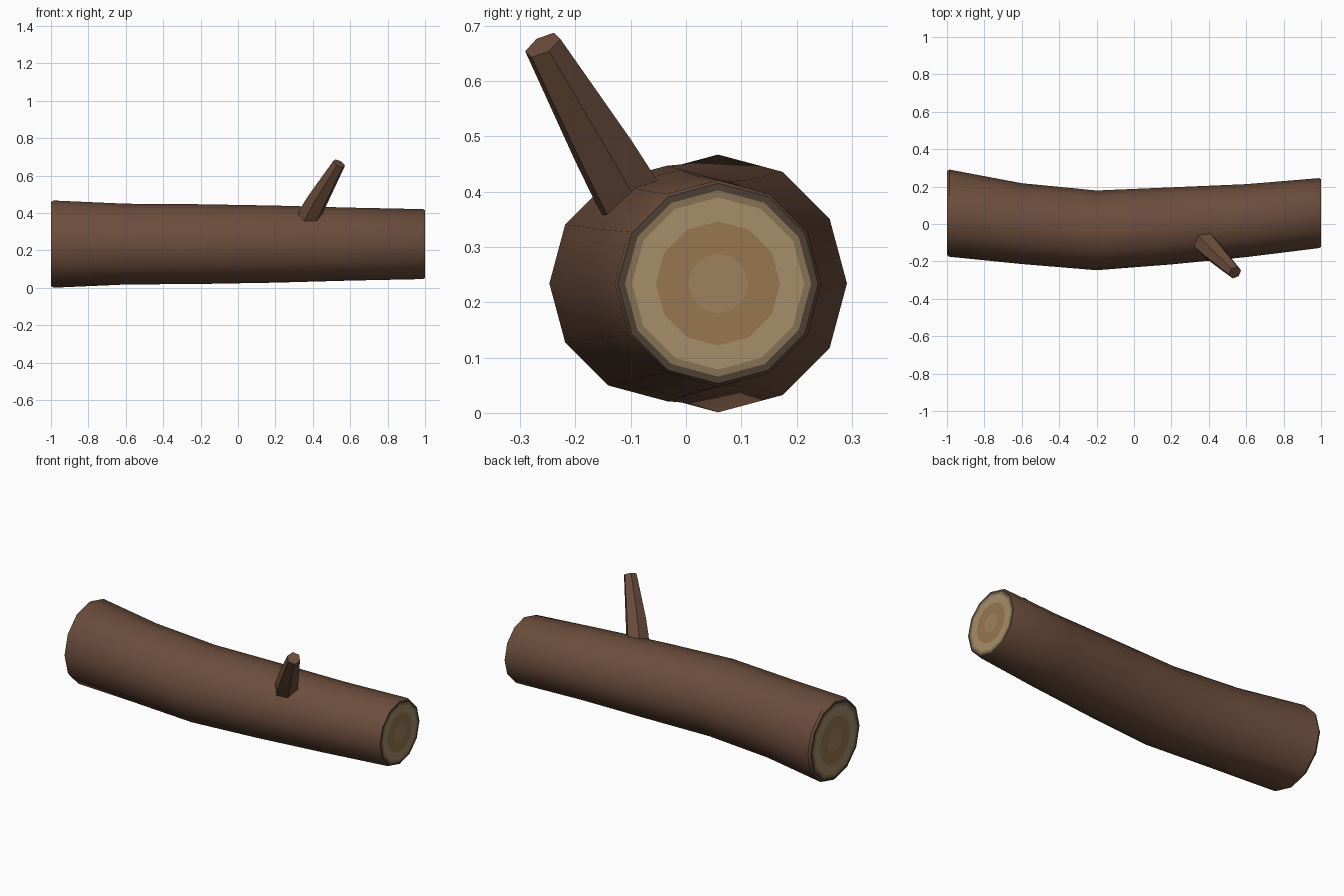
import bpy, bmesh, math
from mathutils import Vector

if "Cube" in bpy.data.objects:
    bpy.data.objects.remove(bpy.data.objects["Cube"])


def material(name, rgb):
    m = bpy.data.materials.new(name)
    m.diffuse_color = (*rgb, 1)
    m.use_nodes = True
    m.node_tree.nodes["Principled BSDF"].inputs["Base Color"].default_value = m.diffuse_color
    return m


BARK = material("bark", (0.15, 0.075, 0.046))
DARK = material("inner_bark", (0.075, 0.05, 0.034))
EDGE = material("outer_grain", (0.24, 0.17, 0.09))
PALE = material("sapwood", (0.38, 0.27, 0.14))
TAN = material("heartwood", (0.31, 0.18, 0.08))
CORE = material("core", (0.34, 0.22, 0.11))


def loft(name, rings, mats, band_mats=None, cap_start=False, cap_end=False):
    """Skin consecutive rings of points; band_mats gives a slot per band."""
    bm = bmesh.new()
    loops = [[bm.verts.new(p) for p in ring] for ring in rings]
    n = len(rings[0])
    for k, (a, b) in enumerate(zip(loops, loops[1:])):
        for i in range(n):
            j = (i + 1) % n
            f = bm.faces.new((a[i], a[j], b[j], b[i]))
            f.material_index = band_mats[k] if band_mats else 0
    if cap_start:
        bm.faces.new(loops[0][::-1])
    if cap_end:
        bm.faces.new(loops[-1]).material_index = len(mats) - 1
    mesh = bpy.data.meshes.new(name)
    bm.to_mesh(mesh)
    bm.free()
    for m in mats:
        mesh.materials.append(m)
    ob = bpy.data.objects.new(name, mesh)
    bpy.context.collection.objects.link(ob)
    bpy.ops.object.select_all(action='DESELECT')
    ob.select_set(True)
    bpy.context.view_layer.objects.active = ob
    bpy.ops.object.shade_smooth_by_angle(angle=math.radians(35))
    return ob


def ring(center, axis, radius, sides):
    """Regular polygon around axis, first corner pointing up."""
    axis = Vector(axis).normalized()
    u = Vector((0, 0, 1))
    u = (u - axis * u.dot(axis)).normalized()
    v = axis.cross(u)
    return [Vector(center) + radius * (u * math.cos(t) + v * math.sin(t))
            for t in (2 * math.pi * i / sides for i in range(sides))]


# Curved, tapering twelve-sided trunk: x, y centre, radius
ZC = 0.234
trunk = [(-1.0, 0.058, 0.224), (-0.987, 0.058, 0.233), (-0.6, 0.002, 0.216),
         (-0.2, -0.034, 0.213), (0.2, -0.010, 0.206), (0.6, 0.018, 0.195),
         (0.987, 0.058, 0.187), (1.0, 0.058, 0.181)]
loft("log", [ring((x, y, ZC), (1, 0, 0), r, 12) for x, y, r in trunk], [BARK])

# Sawn ends with concentric growth rings
for name, (x, y, r), s in (("left_cut_end", trunk[0], -1),
                           ("right_cut_end", trunk[-1], 1)):
    rings = [ring((x, y, ZC), (s, 0, 0), r * f, 12)
             for f in (1, 0.93, 0.86, 0.62, 0.3)]
    loft(name, rings, [DARK, EDGE, PALE, TAN, CORE], [0, 1, 2, 3], cap_end=True)

# Broken-off side branch, starting inside the trunk
stub = [((0.345, -0.055, 0.31), 0.064), ((0.385, -0.105, 0.395), 0.064),
        ((0.428, -0.150, 0.475), 0.058), ((0.540, -0.259, 0.665), 0.036)]
direction = Vector(stub[-1][0]) - Vector(stub[0][0])
loft("branch", [ring(c, direction, r, 6) for c, r in stub], [BARK, BARK],
     cap_start=True, cap_end=True)
